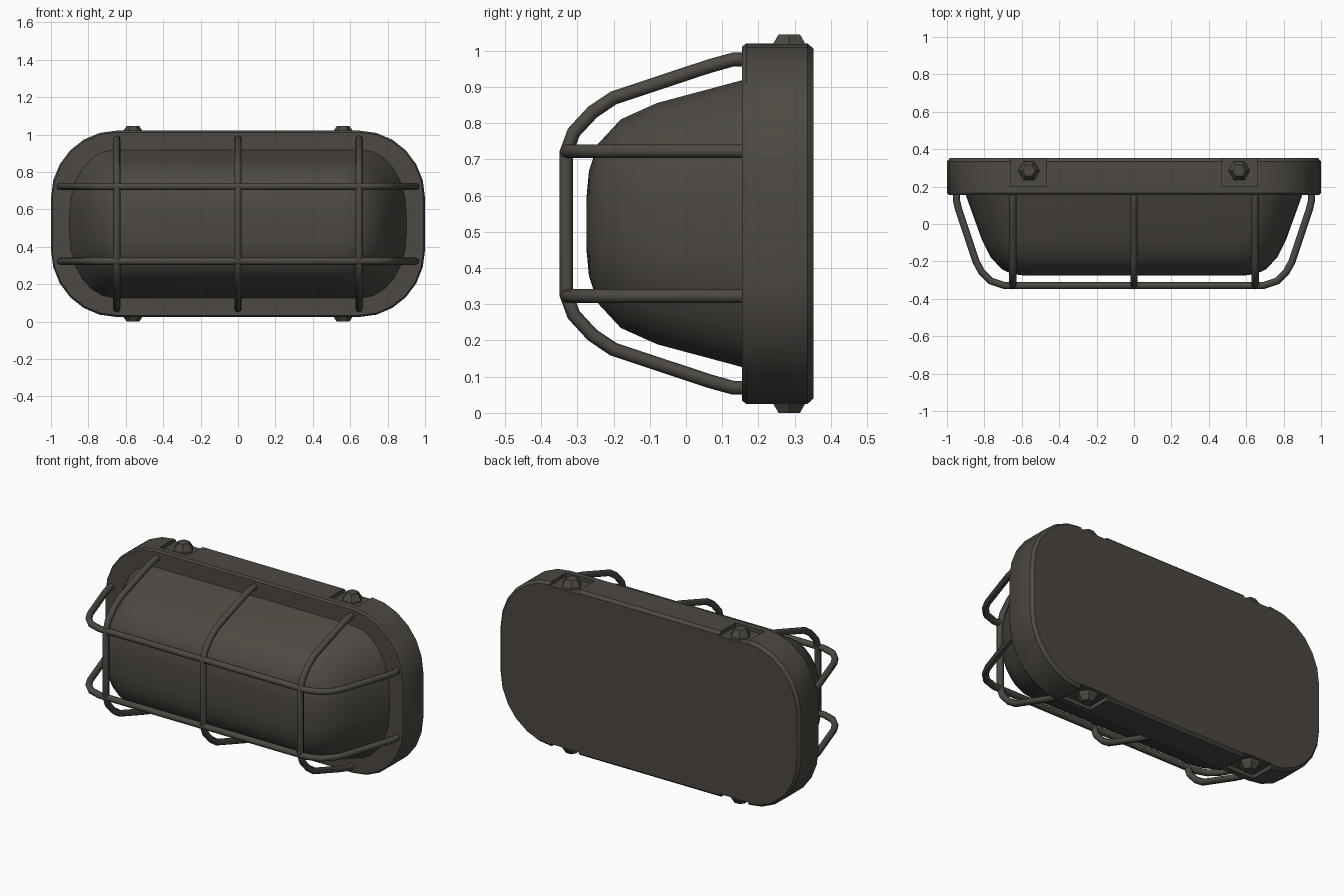
import bpy, bmesh, math

if "Cube" in bpy.data.objects:
    bpy.data.objects.remove(bpy.data.objects["Cube"])

CZ = 0.5225  # mid height of the lamp

mat = bpy.data.materials.new("dark grey brown")
mat.diffuse_color = (0.074, 0.066, 0.055, 1)
mat.use_nodes = True
mat.node_tree.nodes["Principled BSDF"].inputs["Base Color"].default_value = mat.diffuse_color


def finish(ob, angle=35):
    if not ob.data.materials:
        ob.data.materials.append(mat)
    bpy.ops.object.select_all(action='DESELECT')
    ob.select_set(True)
    bpy.context.view_layer.objects.active = ob
    bpy.ops.object.shade_smooth_by_angle(angle=math.radians(angle))


def link_bm(name, bm):
    bmesh.ops.recalc_face_normals(bm, faces=bm.faces[:])
    me = bpy.data.meshes.new(name)
    bm.to_mesh(me)
    bm.free()
    ob = bpy.data.objects.new(name, me)
    bpy.context.collection.objects.link(ob)
    return ob


def ring(hx, hz, rx, rz, seg=6):
    """Rounded rectangle in x-z with elliptical corners."""
    pts = []
    for q in range(4):
        sx = 1 if q in (0, 3) else -1
        sz = 1 if q < 2 else -1
        for i in range(seg + 1):
            a = math.pi / 2 * (q + i / seg)
            pts.append((sx * (hx - rx) + rx * math.cos(a),
                        CZ + sz * (hz - rz) + rz * math.sin(a)))
    return pts


def loft(name, levels):
    """Stack rounded rectangles (y, hx, hz, rx, rz) and cap both ends."""
    bm = bmesh.new()
    loops = [[bm.verts.new((x, lv[0], z)) for x, z in ring(*lv[1:])] for lv in levels]
    n = len(loops[0])
    for a, b in zip(loops, loops[1:]):
        for i in range(n):
            j = (i + 1) % n
            bm.faces.new((a[i], a[j], b[j], b[i]))
    bm.faces.new(loops[0])
    bm.faces.new(loops[-1])
    return link_bm(name, bm)


# base housing with small chamfers
base = loft("base_housing", [
    (0.155, 0.992, 0.489, 0.342, 0.352),
    (0.167, 1.0, 0.498, 0.35, 0.36),
    (0.335, 1.0, 0.498, 0.35, 0.36),
    (0.352, 0.985, 0.483, 0.335, 0.345)])

# shallow recesses around the bolts, open to the back
bm = bmesh.new()
for sx in (-1, 1):
    for sz in (-1, 1):
        r = bmesh.ops.create_cube(bm, size=1)
        for v in r["verts"]:
            v.co.x = sx * 0.565 + v.co.x * 0.19
            v.co.y = 0.31 + v.co.y * 0.22
            v.co.z = CZ + sz * 0.525 + v.co.z * 0.1
cutter = link_bm("recess_cutter", bm)
cutter.hide_render = True
mod = base.modifiers.new("recess", 'BOOLEAN')
mod.operation = 'DIFFERENCE'
mod.solver = 'EXACT'
mod.object = cutter
bpy.context.view_layer.objects.active = base
bpy.ops.object.modifier_apply(modifier="recess")
bpy.data.objects.remove(cutter)
finish(base)

# domed cover
dome = loft("domed_cover", [
    (0.17, 0.905, 0.40, 0.24, 0.34),
    (-0.08, 0.815, 0.333, 0.22, 0.285),
    (-0.18, 0.765, 0.288, 0.20, 0.25),
    (-0.243, 0.705, 0.22, 0.17, 0.19),
    (-0.268, 0.65, 0.145, 0.13, 0.125),
    (-0.275, 0.59, 0.07, 0.09, 0.06)])
finish(dome, 40)


# wire guard
def wire(name, pts):
    cu = bpy.data.curves.new(name, 'CURVE')
    cu.dimensions = '3D'
    cu.bevel_depth = 0.019
    cu.bevel_resolution = 2
    cu.use_fill_caps = True
    sp = cu.splines.new('POLY')
    sp.points.add(len(pts) - 1)
    for p, c in zip(sp.points, pts):
        p.co = (*c, 1)
    ob = bpy.data.objects.new(name, cu)
    bpy.context.collection.objects.link(ob)
    bpy.ops.object.select_all(action='DESELECT')
    ob.select_set(True)
    bpy.context.view_layer.objects.active = ob
    bpy.ops.object.convert(target='MESH')
    finish(bpy.context.view_layer.objects.active, 50)


def both(half):
    return half + [(-d, y) for d, y in reversed(half)]


across = both([(0.95, 0.17), (0.95, 0.13), (0.938, 0.08), (0.845, -0.2),
               (0.815, -0.255), (0.765, -0.305), (0.69, -0.33)])
upright = both([(0.453, 0.17), (0.453, 0.13), (0.435, 0.065), (0.347, -0.2),
                (0.308, -0.258), (0.252, -0.31), (0.195, -0.331)])
for i, z in enumerate((-0.2, 0.2)):
    wire("guard_wire_across_%d" % i, [(d, y, CZ + z) for d, y in across])
for i, x in enumerate((-0.648, 0, 0.648)):
    wire("guard_wire_upright_%d" % i, [(x, y, CZ + d) for d, y in upright])

# hexagonal bolts, top and bottom
for sx in (-1, 1):
    for sz in (-1, 1):
        bm = bmesh.new()
        loops = []
        for r, h in ((0.057, 0.46), (0.057, 0.488), (0.034, 0.5225)):
            loops.append([bm.verts.new((sx * 0.562 + r * math.cos(k * math.pi / 3),
                                        0.285 + r * math.sin(k * math.pi / 3),
                                        CZ + sz * h)) for k in range(6)])
        for a, b in zip(loops, loops[1:]):
            for k in range(6):
                j = (k + 1) % 6
                bm.faces.new((a[k], a[j], b[j], b[k]))
        bm.faces.new(loops[0])
        bm.faces.new(loops[-1])
        finish(link_bm("bolt", bm), 20)
